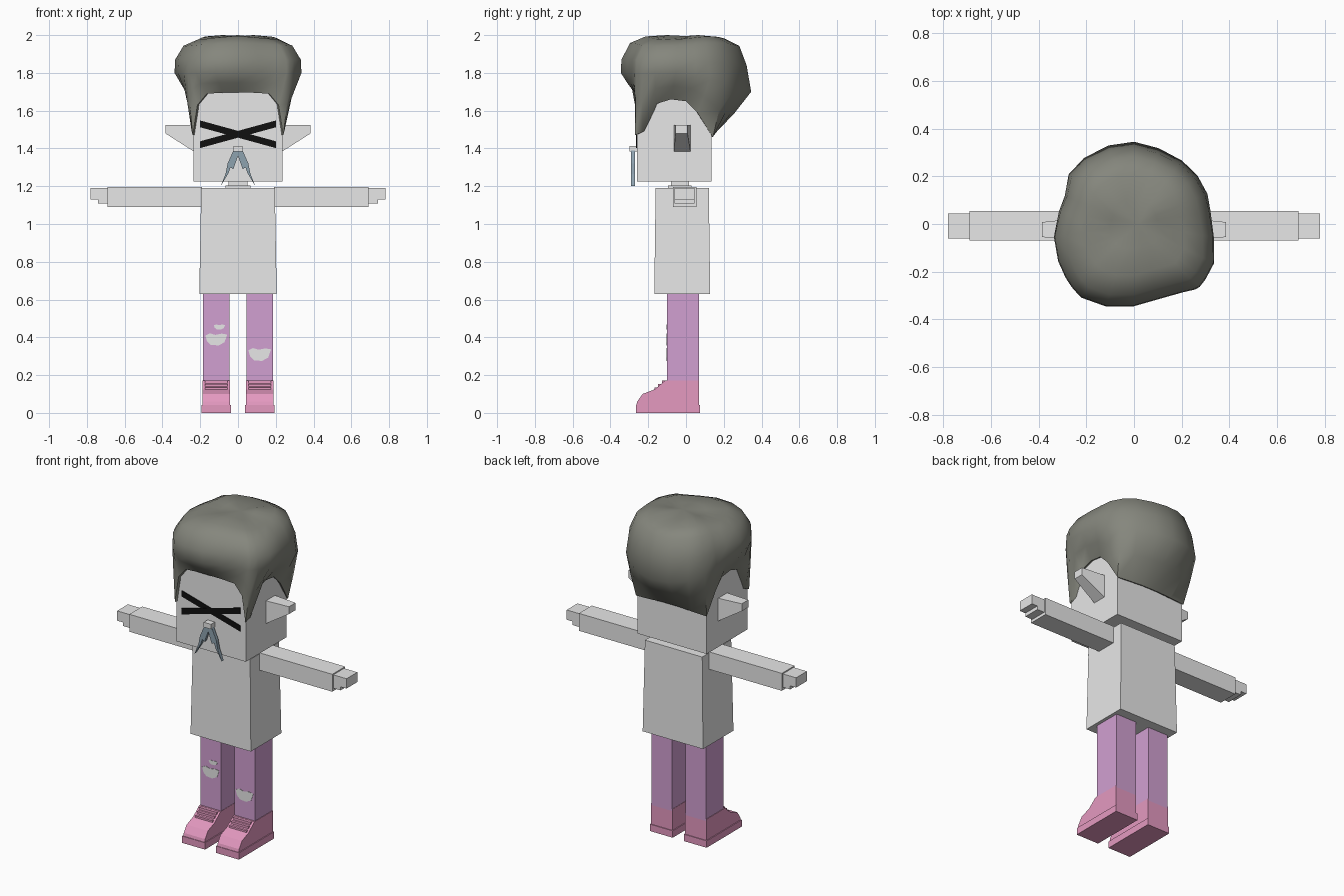
import bpy, bmesh, math
from mathutils import Vector

if "Cube" in bpy.data.objects:
    bpy.data.objects.remove(bpy.data.objects["Cube"], do_unlink=True)


def material(name, r, g, b):
    mat = bpy.data.materials.new(name)
    mat.use_nodes = True
    mat.diffuse_color = (r, g, b, 1)
    bsdf = next(n for n in mat.node_tree.nodes if n.type == 'BSDF_PRINCIPLED')
    bsdf.inputs["Base Color"].default_value = (r, g, b, 1)
    bsdf.inputs["Roughness"].default_value = 0.8
    return mat


grey = material("pale grey", 0.8, 0.8, 0.8)
purple = material("trouser purple", 0.64, 0.35, 0.64)
pink = material("shoe pink", 0.78, 0.32, 0.53)
hair_mat = material("hair grey green", 0.235, 0.24, 0.205)
blue = material("slate blue", 0.27, 0.36, 0.43)
black = material("black", 0.005, 0.005, 0.005)


def finish(name, bm, mat):
    bmesh.ops.recalc_face_normals(bm, faces=bm.faces)
    mesh = bpy.data.meshes.new(name)
    bm.to_mesh(mesh)
    bm.free()
    mesh.materials.append(mat)
    obj = bpy.data.objects.new(name, mesh)
    bpy.context.collection.objects.link(obj)
    return obj


def box(name, mat, x, y, z, top=1.0):
    """Box from three ranges, with an optional taper at the top."""
    bm = bmesh.new()
    bmesh.ops.create_cube(bm, size=1)
    mid = Vector((sum(x), sum(y), sum(z))) / 2
    for v in bm.verts:
        s = top if v.co.z > 0 else 1
        v.co = mid + Vector((v.co.x * (x[1] - x[0]) * s,
                             v.co.y * (y[1] - y[0]) * s,
                             v.co.z * (z[1] - z[0])))
    return finish(name, bm, mat)


def prism(name, mat, outline, axis, lo, hi, side=1):
    """Extrude an outline along x (outline is y, z) or y (outline is x, z)."""
    bm = bmesh.new()

    def place(p, d):
        x, y = (d, p[0]) if axis == 'x' else (p[0], d)
        return bm.verts.new((x * side, y, p[1]))

    a = [place(p, lo) for p in outline]
    b = [place(p, hi) for p in outline]
    bm.faces.new(a)
    bm.faces.new(b)
    for i in range(len(a)):
        j = (i + 1) % len(a)
        bm.faces.new((a[i], a[j], b[j], b[i]))
    return finish(name, bm, mat)


def span(side, a, b):
    return sorted((side * a, side * b))


# Head, neck and torso
box("torso", grey, (-0.205, 0.205), (-0.168, 0.128), (0.63, 1.19), 0.95)
box("neck", grey, (-0.065, 0.065), (-0.095, 0.03), (1.18, 1.205))
box("neck_upper", grey, (-0.05, 0.05), (-0.08, 0.015), (1.2, 1.23))
box("head", grey, (-0.235, 0.235), (-0.26, 0.135), (1.225, 1.8))

# Paired limbs
shoe = [(-0.263, 0.04), (-0.258, 0.06), (-0.23, 0.1), (-0.165, 0.125),
        (-0.11, 0.172), (0.07, 0.172), (0.07, 0.04)]
hand = [(0.68, 1.19), (0.78, 1.19), (0.78, 1.13), (0.74, 1.13),
        (0.74, 1.108), (0.68, 1.108)]
for side, label in ((1, "left"), (-1, "right")):
    box(label + "_arm", grey, span(side, 0.19, 0.69), (-0.07, 0.055), (1.09, 1.197))
    prism(label + "_hand", grey, hand, 'y', -0.06, 0.045, side)
    box(label + "_leg", purple, span(side, 0.045, 0.185), (-0.1, 0.07), (0.16, 0.65))
    prism(label + "_shoe", pink, shoe, 'x', 0.043, 0.188, side)
    box(label + "_sole", pink, span(side, 0.038, 0.193), (-0.266, 0.075), (0, 0.042))
    # Lace straps stepping up the instep
    for i in range(3):
        y, z = -0.168 + 0.02 * i, 0.125 + 0.018 * i
        box(f"{label}_lace_{i}", pink, span(side, 0.055, 0.175),
            (y, y + 0.03), (z - 0.01, z + 0.01))
    # Ear: wide root narrowing to a raised tip
    bm = bmesh.new()
    rings = []
    for x, y0, y1, z0 in ((0.22, -0.065, 0.025, 1.375), (0.385, -0.055, 0.008, 1.48)):
        rings.append([bm.verts.new((side * x, y, z)) for y, z in
                      ((y0, z0), (y1, z0), (y1, 1.525), (y0, 1.525))])
    bm.faces.new(rings[0])
    bm.faces.new(rings[1])
    for i in range(4):
        j = (i + 1) % 4
        bm.faces.new((rings[0][i], rings[0][j], rings[1][j], rings[1][i]))
    finish(label + "_ear", bm, grey)

# Torn openings on the trousers
tear = [(-1, 0.6), (-0.6, 0.95), (-0.1, 0.7), (0.5, 0.9), (1, 0.75),
        (0.75, -0.5), (0.2, -1), (-0.5, -0.9), (-0.85, -0.3)]
for name, x, z, w, h in (("right_knee_tear", -0.115, 0.39, 0.058, 0.033),
                         ("right_small_tear", -0.098, 0.455, 0.03, 0.014),
                         ("left_knee_tear", 0.115, 0.31, 0.06, 0.035)):
    prism(name, grey, [(x + u * w, z + v * h) for u, v in tear], 'y', -0.102, -0.098)

# Crossed eye bars
bar = [(-0.2, 1.548), (0.2, 1.438), (0.2, 1.402), (-0.2, 1.512)]
for side, y, label in ((1, -0.264, "falling"), (-1, -0.2645, "rising")):
    prism("eye_bar_" + label, black, bar, 'y', y, -0.259, side)

# Pointed moustache with a knot on top
wing = [(0, 1.395), (0.025, 1.388), (0.055, 1.32), (0.066, 1.265), (0.092, 1.2),
        (0.05, 1.27), (0.04, 1.3), (0.025, 1.29), (0, 1.36)]
for side, label in ((1, "left"), (-1, "right")):
    prism(label + "_moustache", blue, wing, 'y', -0.29, -0.27, side)
box("moustache_knot", grey, (-0.025, 0.025), (-0.298, -0.258), (1.383, 1.413))

# Hair: hem follows the head, then rings swell to an uneven crown
half_hem = [(0.08, -0.27, 1.695), (0.165, -0.27, 1.69), (0.215, -0.27, 1.63),
            (0.24, -0.27, 1.47), (0.245, -0.23, 1.49), (0.245, -0.16, 1.635),
            (0.245, -0.08, 1.66), (0.245, 0, 1.65), (0.245, 0.06, 1.59),
            (0.24, 0.142, 1.46), (0.14, 0.145, 1.465), (0.06, 0.145, 1.47)]
hem = ([(0, -0.27, 1.695)] + half_hem + [(0, 0.145, 1.47)]
       + [(-x, y, z) for x, y, z in reversed(half_hem)])
crown = [(0, -0.345), (0.15, -0.29), (0.27, -0.27), (0.335, -0.17), (0.32, 0),
         (0.3, 0.15), (0.12, 0.31), (0, 0.345), (-0.27, 0.22), (-0.29, 0.1),
         (-0.335, -0.02), (-0.3, -0.2), (-0.215, -0.315)]
polar = sorted((math.atan2(y, x), math.hypot(x, y)) for x, y in crown)
polar = ([(polar[-1][0] - math.tau, polar[-1][1])] + polar
         + [(polar[0][0] + math.tau, polar[0][1])])


def crown_point(x, y):
    a = math.atan2(y, x)
    for (a0, r0), (a1, r1) in zip(polar, polar[1:]):
        if a0 <= a <= a1:
            r = r0 + (r1 - r0) * (a - a0) / (a1 - a0)
            return Vector((r * math.cos(a), r * math.sin(a)))


bm = bmesh.new()
rings = [[] for _ in range(8)]
for x, y, z in hem:
    inner = Vector((x, y))
    outer = crown_point(x, y + 0.04)
    back = max(0, outer.y / 0.345)
    swell = 1.8 - 0.1 * back
    wave = 0.008 * math.sin(3 * math.atan2(y, x))
    path = [(inner * 0.8, z + 0.01), (inner, z),
            (inner.lerp(outer, 0.55), z + (swell - z) * 0.5),
            (outer, swell), (outer * (0.99 - 0.06 * back), 1.87 - 0.03 * back),
            (outer * (0.86 - 0.04 * back), 1.95 + wave),
            (outer * 0.62, 1.985 + wave), (outer * 0.3, 1.992 + wave)]
    for ring, (p, height) in zip(rings, path):
        ring.append(bm.verts.new((p.x, p.y, height)))
for low, high in zip(rings, rings[1:]):
    for i in range(len(hem)):
        j = (i + 1) % len(hem)
        bm.faces.new((low[i], low[j], high[j], high[i]))
tip = bm.verts.new((0.02, 0, 1.995))
for i in range(len(hem)):
    bm.faces.new((rings[-1][i], rings[-1][(i + 1) % len(hem)], tip))
hair = finish("hair", bm, hair_mat)
bpy.ops.object.select_all(action='DESELECT')
hair.select_set(True)
bpy.context.view_layer.objects.active = hair
bpy.ops.object.shade_smooth_by_angle(angle=math.radians(50))
